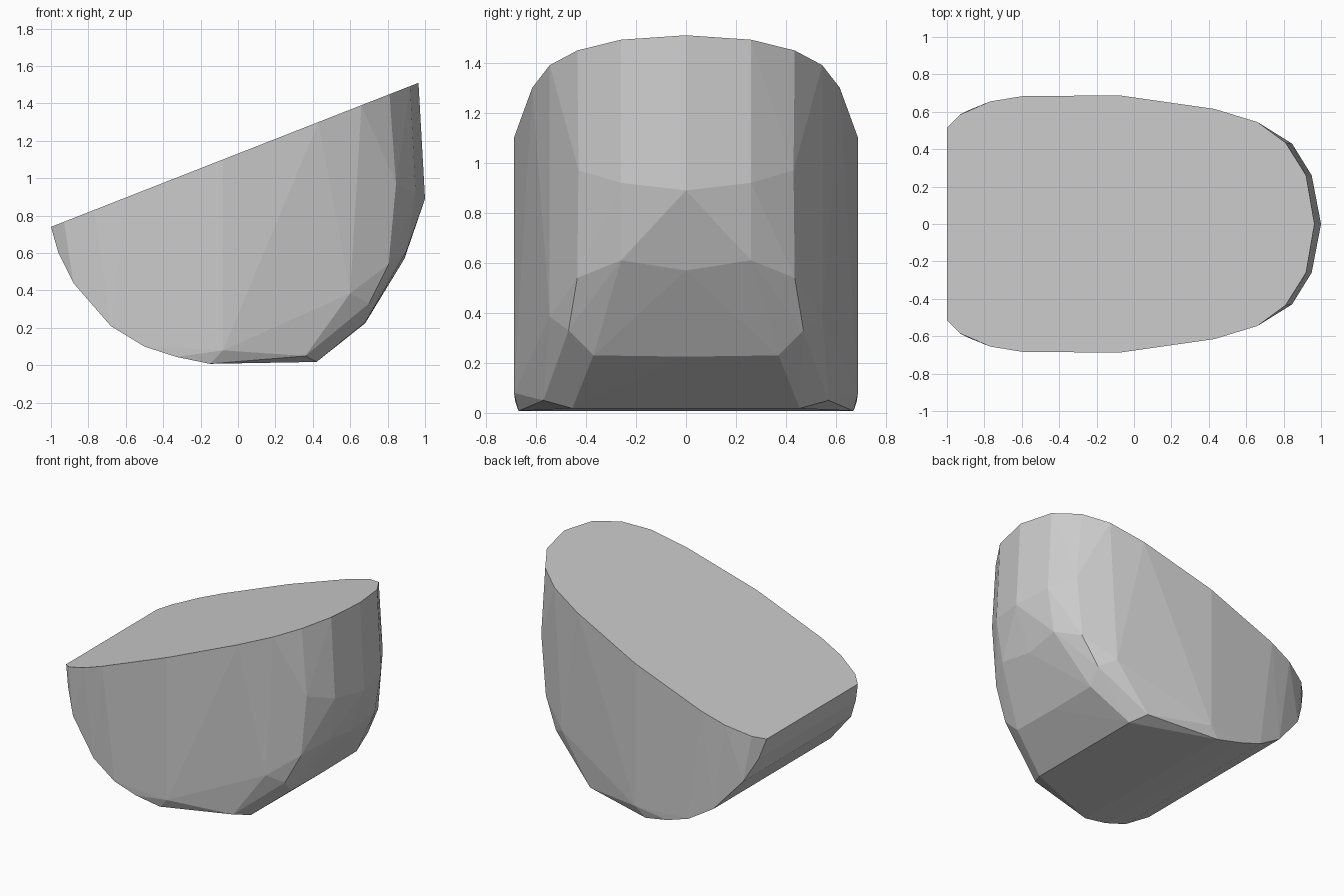
import bpy
import bmesh
import math

cube = bpy.data.objects.get("Cube")
if cube:
    bpy.data.objects.remove(cube, do_unlink=True)

# Pale stone colour
stone = bpy.data.materials.new("pale_grey")
stone.use_nodes = True
grey = (0.6, 0.6, 0.6, 1.0)
stone.diffuse_color = grey
stone.node_tree.nodes["Principled BSDF"].inputs["Base Color"].default_value = grey


def slope(x):
    """Height of the slanted flat top at x."""
    return 0.74 + (x + 1) * 0.392


# Outline of the slanted top: x, half width
rim = [(-1, .515), (-.93, .585), (-.77, .655), (-.6, .683), (-.08, .688),
       (.43, .615), (.66, .545), (.81, .435), (.92, .26), (.965, 0)]

# Curved underside: x, half width, height
keel = [(-.96, .55, .6), (-.88, .61, .44), (-.68, .662, .21), (-.5, .683, .1),
        (-.33, .683, .045), (-.15, .67, .008), (-.08, .688, .08),
        (.36, .57, .05), (.42, .455, .018)]

# Faceted round end: x, half width, height
nose = [(1, 0, .89), (.95, .26, .92), (.845, .43, .97), (.9, .26, .61),
        (.89, 0, .57), (.805, .435, .54), (.6, .545, .385), (.7, .47, .33),
        (.68, .37, .23), (.68, 0, .225)]

# Chipped boulder: one convex skin over mirrored points
points = [(x, y, slope(x)) for x, y in rim] + keel + nose
bm = bmesh.new()
for x, y, z in points:
    for side in ((1, -1) if y else (1,)):
        bm.verts.new((x, side * y, z))
hull = bmesh.ops.convex_hull(bm, input=bm.verts[:])
unused = {v for v in hull["geom_interior"] + hull["geom_unused"]
          if isinstance(v, bmesh.types.BMVert)}
bmesh.ops.delete(bm, geom=list(unused), context="VERTS")

# Merge coplanar triangles into clean flat facets
bmesh.ops.dissolve_limit(bm, angle_limit=math.radians(1),
                         verts=bm.verts[:], edges=bm.edges[:])
bmesh.ops.recalc_face_normals(bm, faces=bm.faces[:])

mesh = bpy.data.meshes.new("cut_boulder")
bm.to_mesh(mesh)
bm.free()
mesh.materials.append(stone)
boulder = bpy.data.objects.new("cut_boulder", mesh)
bpy.context.collection.objects.link(boulder)
